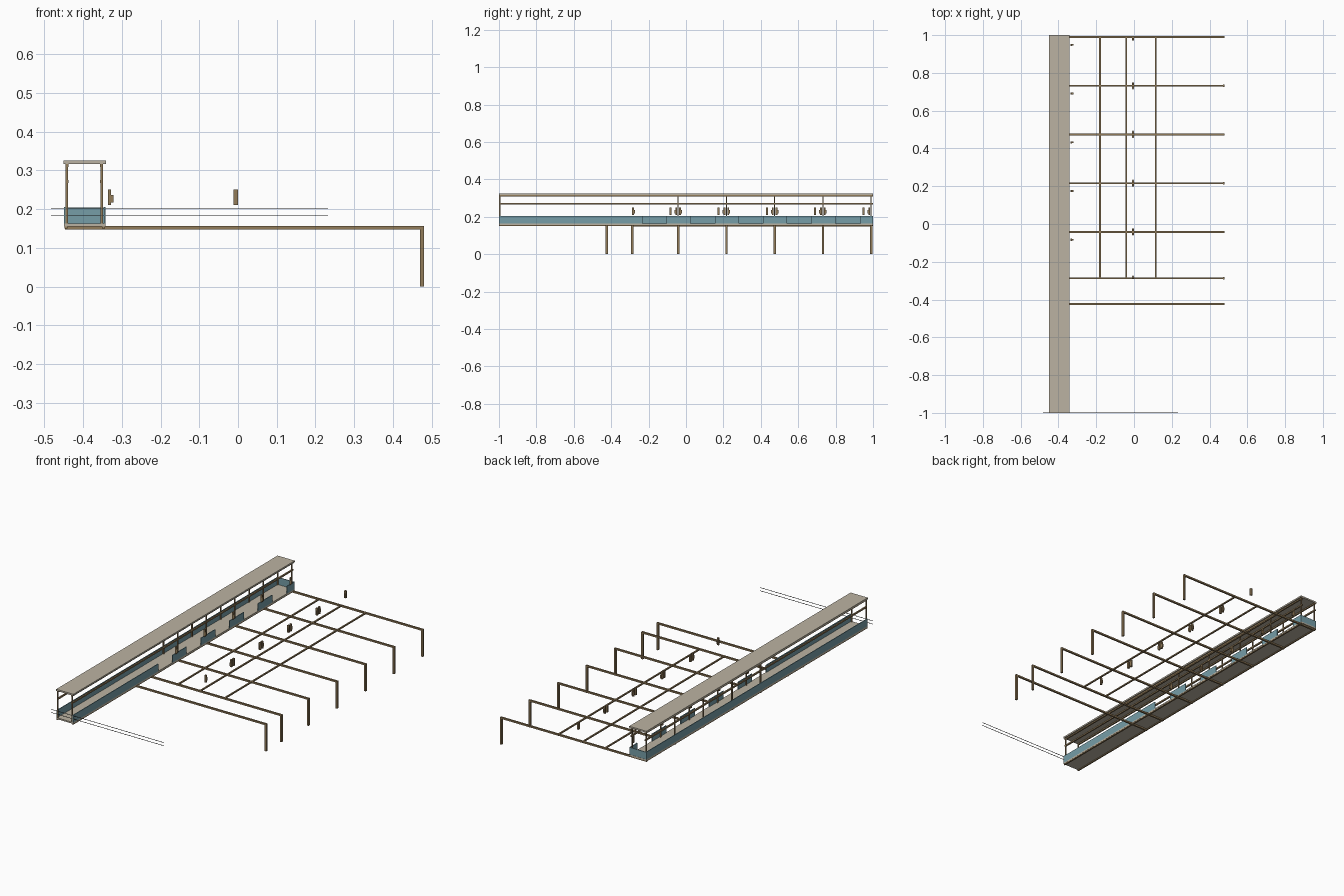
import bpy, bmesh
from mathutils import Vector

if "Cube" in bpy.data.objects:
    bpy.data.objects.remove(bpy.data.objects["Cube"])


def material(name, rgb):
    m = bpy.data.materials.new(name)
    m.diffuse_color = (*rgb, 1)
    m.use_nodes = True
    m.node_tree.nodes["Principled BSDF"].inputs["Base Color"].default_value = m.diffuse_color
    return m


BEIGE = material("beige_board", (0.50, 0.45, 0.36))
BROWN = material("brown_timber", (0.29, 0.20, 0.10))
TEAL = material("teal_panel", (0.18, 0.34, 0.39))
GREY = material("dark_wire", (0.06, 0.06, 0.06))


def boxes(name, mat, spans):
    """One object made from boxes given as (x0, x1, y0, y1, z0, z1)."""
    bm = bmesh.new()
    for x0, x1, y0, y1, z0, z1 in spans:
        cube = bmesh.ops.create_cube(bm, size=1)
        for v in cube["verts"]:
            v.co = Vector(((x0 + x1) / 2 + v.co.x * (x1 - x0),
                           (y0 + y1) / 2 + v.co.y * (y1 - y0),
                           (z0 + z1) / 2 + v.co.z * (z1 - z0)))
    mesh = bpy.data.meshes.new(name)
    bm.to_mesh(mesh)
    bm.free()
    mesh.materials.append(mat)
    ob = bpy.data.objects.new(name, mesh)
    bpy.context.collection.objects.link(ob)
    return ob


LEFT, RIGHT = -0.449, -0.342      # walkway sides
POSTS_X = (-0.442, -0.352)
BAYS = [-0.042 + 0.258 * i for i in range(5)]
FRAMES = [-0.424, -0.287] + BAYS

# Walkway floor and roof
boxes("floor", BEIGE, [(LEFT, RIGHT, -1, 1, 0.155, 0.163)])
boxes("roof", BEIGE, [(LEFT - 0.001, RIGHT + 0.001, -1, 1, 0.316, 0.325)])

# Timber edging below the floor
boxes("floor_sill", BROWN, [(x - 0.004, x + 0.004, -1, 1, 0.150, 0.156)
                            for x in (LEFT + 0.005, RIGHT - 0.005)])

# Solid far wall and end wall
boxes("left_wall", TEAL, [(LEFT, LEFT + 0.004, -1, 1, 0.160, 0.205)])
boxes("end_wall", TEAL, [(LEFT, RIGHT, 0.995, 0.999, 0.162, 0.204)])

# Right wall, broken by regular openings
panels = [(-1, -0.232)] + [(b - 0.062, min(b + 0.067, 1)) for b in BAYS]
panels[-1] = (0.932, 1)
boxes("right_wall", TEAL, [(RIGHT - 0.004, RIGHT, a, b, 0.160, 0.205)
                           for a, b in panels])

# Posts, handrails and eave rails on both sides
boxes("posts", BROWN, [(x - 0.003, x + 0.003, y - 0.003, y + 0.003, 0.16, 0.317)
                       for x in POSTS_X for y in [-0.996] + BAYS])
boxes("handrails", BROWN, [(x - 0.004, x + 0.004, -1, 1, 0.267, 0.275)
                           for x in POSTS_X])
boxes("eave_rails", BROWN, [(x - 0.004, x + 0.004, -1, 1, 0.309, 0.317)
                            for x in POSTS_X])

# Cross beams with a leg at the outer end
boxes("cross_beams", BROWN, [(-0.447, 0.48, y - 0.005, y + 0.005, 0.147, 0.156)
                             for y in FRAMES])
boxes("legs", BROWN, [(0.470, 0.480, y - 0.006, y + 0.006, 0, 0.155)
                      for y in FRAMES])

# Long beams tying the frames together
boxes("long_beams", BROWN, [(x - 0.004, x + 0.004, -0.29, 0.996, 0.148, 0.155)
                            for x in (-0.18, -0.04, 0.115)])

# Hanging units above the frames: pairs inside, singles at the two ends
units = [(-0.283, 1)] + [(b + s * 0.01, s) for b in BAYS for s in (-1, 1)][:-1]
bodies, knobs = [], []
for y, side in units:
    bodies.append((-0.011, 0.0, y - 0.005, y + 0.005, 0.21, 0.251))
    c = y + side * 0.006
    knobs.append((-0.009, -0.002, c - 0.004, c + 0.004, 0.217, 0.236))
boxes("unit_bodies", BROWN, bodies)
boxes("unit_knobs", BROWN, knobs)

# Small units along the walkway opening
boxes("side_unit_plates", BROWN, [(-0.336, -0.328, b - 0.047, b - 0.036, 0.21, 0.251)
                                  for b in BAYS])
boxes("side_unit_knobs", BROWN, [(-0.328, -0.321, b - 0.046, b - 0.037, 0.217, 0.236)
                                 for b in BAYS])

# Thin wires across the front end
boxes("wires", GREY, [(-0.483, 0.232, -1, -0.998, z - 0.001, z + 0.001)
                      for z in (0.183, 0.201)])
